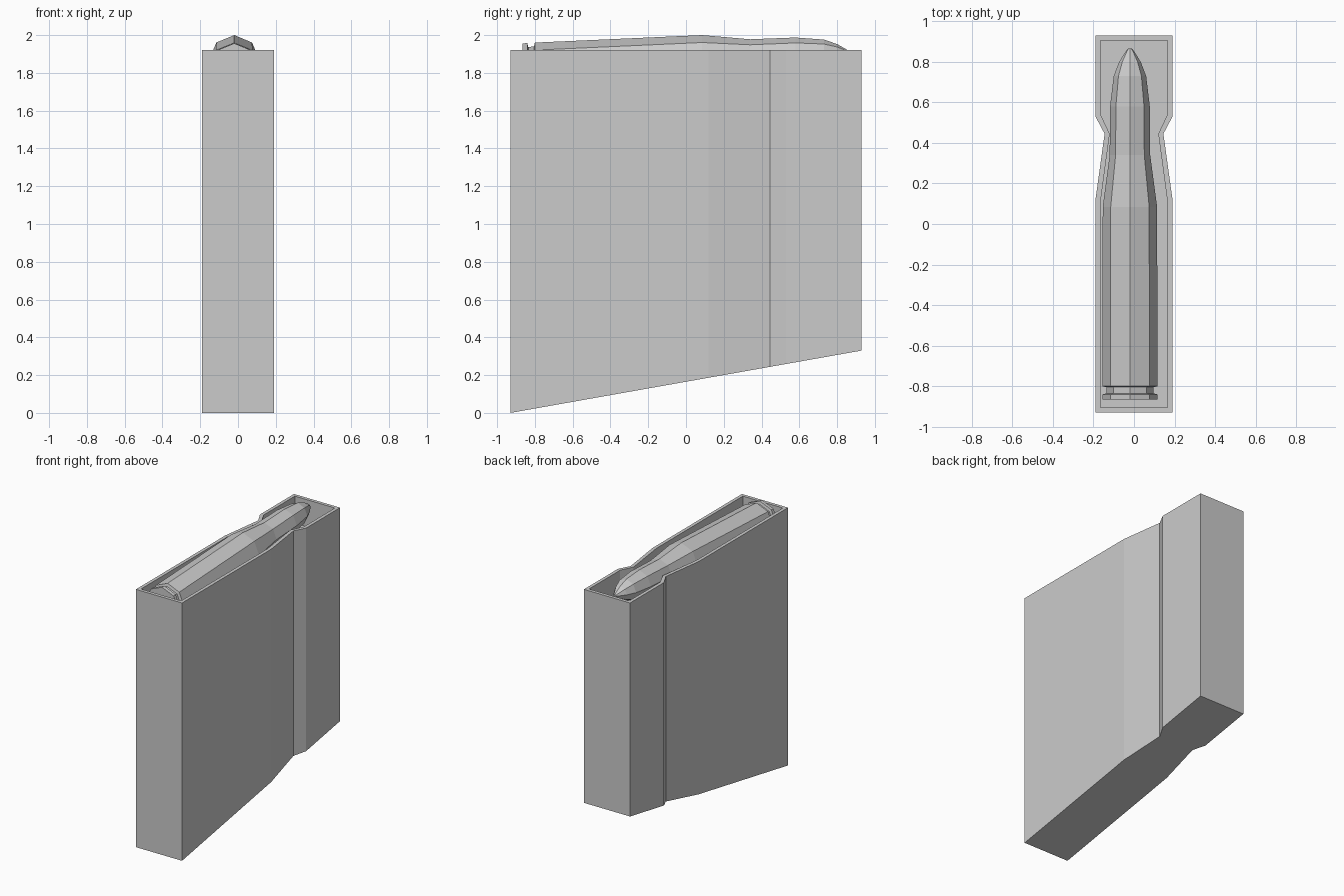
import bpy, bmesh, math

if "Cube" in bpy.data.objects:
    bpy.data.objects.remove(bpy.data.objects["Cube"])


def bridge_rings(name, rings):
    """Skin a list of equal-length vertex rings and cap both ends."""
    bm = bmesh.new()
    rows = [[bm.verts.new(p) for p in ring] for ring in rings]
    n = len(rows[0])
    for a, b in zip(rows, rows[1:]):
        for i in range(n):
            j = (i + 1) % n
            bm.faces.new((a[i], a[j], b[j], b[i]))
    bm.faces.new(rows[0][::-1])
    bm.faces.new(rows[-1])
    bmesh.ops.recalc_face_normals(bm, faces=bm.faces)
    mesh = bpy.data.meshes.new(name)
    bm.to_mesh(mesh)
    bm.free()
    obj = bpy.data.objects.new(name, mesh)
    bpy.context.collection.objects.link(obj)
    return obj


def outline(half, height):
    """Mirror a half outline across x and lift it with height(y)."""
    full = half + [(-x, y) for x, y in reversed(half)]
    return [(x, y, height(y)) for x, y in full]


# Magazine box: waisted outline, slanted base, recessed open top
TOP, FLOOR = 1.92, 1.72
outer = [(0.19, -0.93), (0.19, 0.12), (0.145, 0.445), (0.19, 0.53), (0.19, 0.93)]
inner = [(0.165, -0.905), (0.165, 0.11), (0.12, 0.445), (0.165, 0.54), (0.165, 0.905)]
bridge_rings("magazine_box", [
    outline(outer, lambda y: (y + 0.93) * 0.33 / 1.86),
    outline(outer, lambda y: TOP),
    outline(inner, lambda y: TOP),
    outline(inner, lambda y: FLOOR),
])

# Cartridge: eight-sided turned profile (y, radius) on a slightly raised axis
profile = [(-0.865, 0.135), (-0.84, 0.135), (-0.835, 0.115), (-0.805, 0.115),
           (-0.80, 0.136), (0.085, 0.134), (0.34, 0.10), (0.58, 0.098),
           (0.73, 0.08), (0.80, 0.053), (0.85, 0.022), (0.865, 0.010)]
rings = []
for y, r in profile:
    z = 1.862 + 0.047 * y
    rings.append([(-0.02 + r * math.sin(k * math.pi / 4), y,
                   z + r * math.cos(k * math.pi / 4)) for k in range(8)])
bridge_rings("cartridge", rings)
